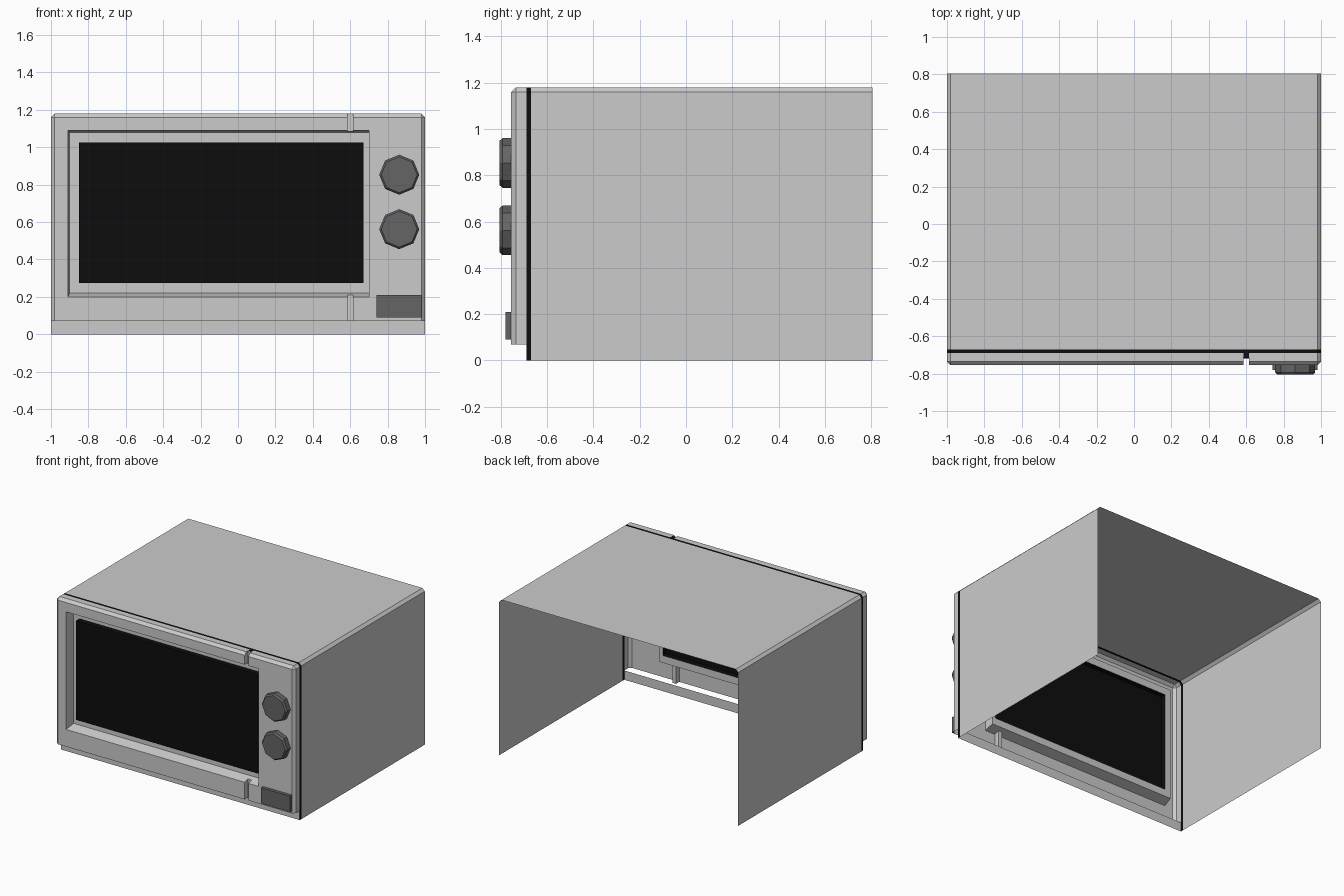
import bpy, bmesh, math

if "Cube" in bpy.data.objects:
    bpy.data.objects.remove(bpy.data.objects["Cube"])


def material(name, v):
    m = bpy.data.materials.new(name)
    m.diffuse_color = (v, v, v, 1)
    m.use_nodes = True
    m.node_tree.nodes["Principled BSDF"].inputs["Base Color"].default_value = m.diffuse_color
    return m


BLACK = material("black", 0.004)
DARK = material("dark_grey", 0.13)


def make(name, faces, mat=None):
    """Object from a list of polygons, with shared corners welded."""
    bm = bmesh.new()
    for f in faces:
        bm.faces.new([bm.verts.new(p) for p in f])
    bmesh.ops.remove_doubles(bm, verts=bm.verts, dist=0.0005)
    bmesh.ops.recalc_face_normals(bm, faces=bm.faces)
    me = bpy.data.meshes.new(name)
    bm.to_mesh(me)
    bm.free()
    ob = bpy.data.objects.new(name, me)
    bpy.context.collection.objects.link(ob)
    if mat:
        me.materials.append(mat)
    return ob


def loft(a, b, closed=False):
    n = len(a)
    return [[a[i], a[(i + 1) % n], b[(i + 1) % n], b[i]]
            for i in range(n if closed else n - 1)]


def rect(x0, x1, z0, z1, y):
    return [(x0, y, z0), (x1, y, z0), (x1, y, z1), (x0, y, z1)]


def arch(y, z0=0.0):
    """Chamfered casing outline at depth y."""
    return [(x, y, z) for x, z in ((-1, z0), (-1, 1.16), (-.98, 1.18),
                                   (.98, 1.18), (1, 1.16), (1, z0))]


FRONT, EDGE, BACK, FLOOR, GROOVE = -.755, -.735, -.69, -.68, -.715
G0, G1 = .585, .615                     # groove between door and controls
BOT, TOP = .07, 1.16
L, R, B, T = -.91, .70, .20, 1.09       # window recess opening
LI, BI, TI = -.90, .22, 1.08            # recess after its sloped walls

# Casing, open at the back and underneath, and the seal band
make("casing", loft(arch(-.67), arch(.805)))
make("seal_band", loft(arch(BACK), arch(-.67)), BLACK)
make("base_strip", [rect(-1, 1, 0, BOT, BACK)])

# Front panel: flat cells around the recess and groove
faces = []
xs, zs = [-.98, L, G0, G1, R, .98], [BOT, B, T, TOP]
for i in range(5):
    for j in range(3):
        in_recess = j == 1 and 1 <= i <= 3
        if i != 2 and not in_recess:
            faces.append(rect(xs[i], xs[i + 1], zs[j], zs[j + 1], FRONT))

# Top edge with chamfer, either side of the groove
edge = [(FRONT, TOP), (EDGE, 1.18), (BACK, 1.18)]
for x0, x1 in ((-.98, G0), (G1, .98)):
    faces += loft([(x0, y, z) for y, z in edge], [(x1, y, z) for y, z in edge])

# Side edges and corners
for s in (-1, 1):
    side = [(s * .98, FRONT), (s, EDGE), (s, BACK)]
    faces += loft([(x, y, BOT) for x, y in side], [(x, y, TOP) for x, y in side])
    faces.append([(s * .98, FRONT, TOP), (s, EDGE, TOP), (s * .98, EDGE, 1.18)])
    faces.append([(s, EDGE, TOP), (s, BACK, TOP),
                  (s * .98, BACK, 1.18), (s * .98, EDGE, 1.18)])

# Groove floor and walls
zb = B + (BI - B) * (GROOVE - FRONT) / (FLOOR - FRONT)
zt = T + (TI - T) * (GROOVE - FRONT) / (FLOOR - FRONT)
faces += [rect(G0, G1, BOT, zb, GROOVE), rect(G0, G1, zt, 1.18, GROOVE)]
for x in (G0, G1):
    faces.append([(x, FRONT, BOT), (x, GROOVE, BOT), (x, GROOVE, zb), (x, FRONT, B)])
    faces.append([(x, FRONT, T), (x, GROOVE, zt), (x, GROOVE, 1.18),
                  (x, EDGE, 1.18), (x, FRONT, TOP)])

# Recess walls
for z, zm, zi in ((B, zb, BI), (T, zt, TI)):
    faces.append([(L, FRONT, z), (G0, FRONT, z), (G0, FLOOR, zi), (LI, FLOOR, zi)])
    faces.append([(G0, GROOVE, zm), (G1, GROOVE, zm), (G1, FLOOR, zi), (G0, FLOOR, zi)])
    faces.append([(G1, FRONT, z), (R, FRONT, z), (R, FLOOR, zi), (G1, FLOOR, zi)])
for x, xi in ((L, LI), (R, R)):
    faces.append([(x, FRONT, B), (x, FRONT, T), (xi, FLOOR, TI), (xi, FLOOR, BI)])

# Recess floor frame around the window
win = (-.85, .67, .275, 1.025)
faces += loft(rect(LI, R, BI, TI, FLOOR), rect(*win, FLOOR), True)
make("front_panel", faces)
make("groove_cap", [[(G0, GROOVE, 1.18), (G1, GROOVE, 1.18),
                     (G1, BACK, 1.18), (G0, BACK, 1.18)]], BLACK)

# Raised black window
make("window", loft(rect(*win, FLOOR), rect(*win, -.72), True)
     + [rect(*win, -.72)], BLACK)


# Octagonal knobs and the release button
def ring(r, y, cz):
    return [(.862 + r * math.sin(k * math.pi / 4), y,
             cz + r * math.cos(k * math.pi / 4)) for k in range(8)]


for name, cz in (("upper_knob", .853), ("lower_knob", .562)):
    a, b, c = ring(.107, FRONT, cz), ring(.107, -.793, cz), ring(.096, -.805, cz)
    make(name, loft(a, b, True) + loft(b, c, True) + [c], DARK)

btn = (.74, .98, .09, .21)
make("door_button", loft(rect(*btn, FRONT), rect(*btn, -.78), True)
     + [rect(*btn, -.78)], DARK)
